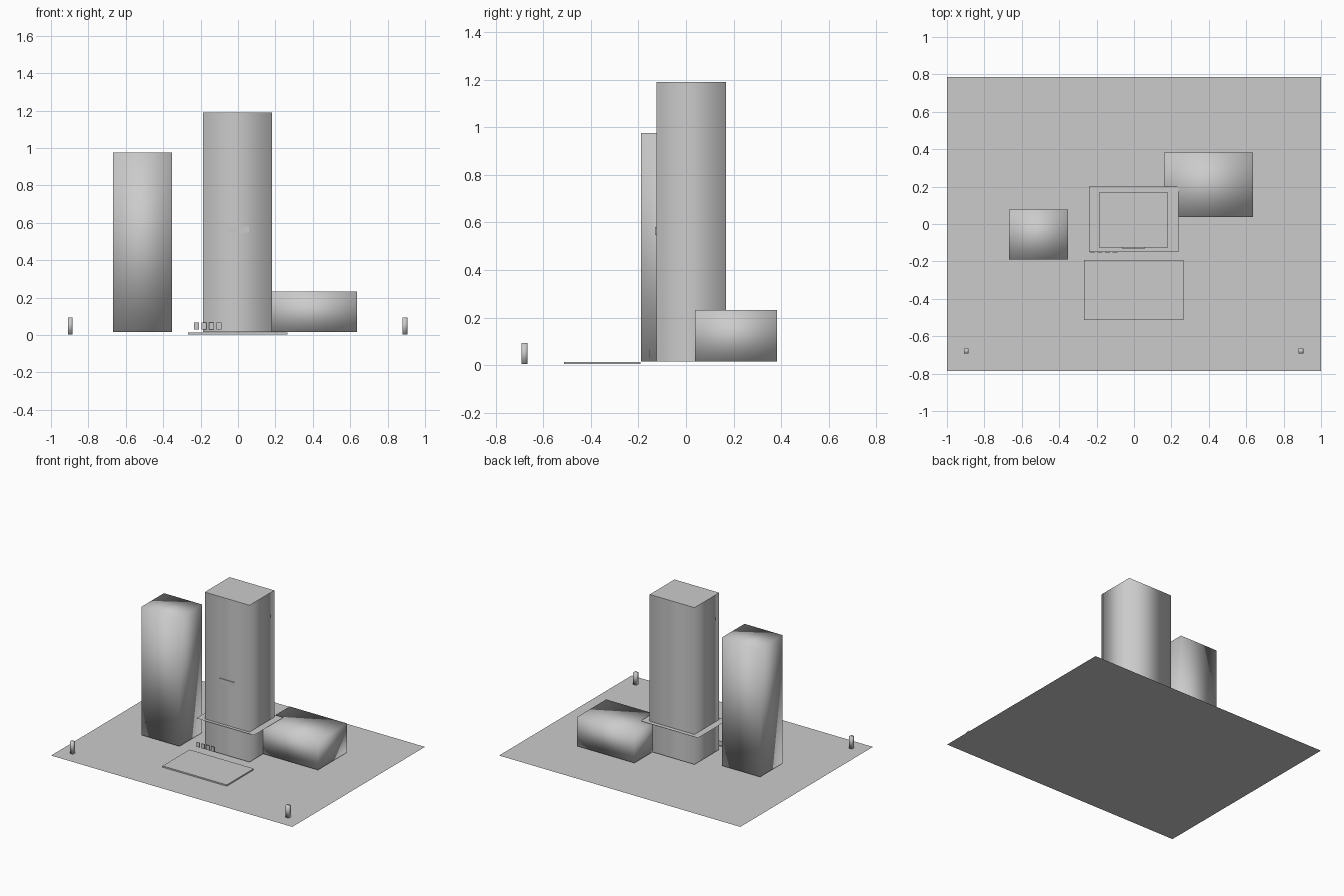
import bpy

if "Cube" in bpy.data.objects:
    bpy.data.objects.remove(bpy.data.objects["Cube"])

grey = bpy.data.materials.new("light grey")
grey.diffuse_color = (0.6, 0.6, 0.6, 1)
grey.use_nodes = True
grey.node_tree.nodes["Principled BSDF"].inputs["Base Color"].default_value = grey.diffuse_color


def make(name, verts, faces, smooth=False):
    me = bpy.data.meshes.new(name)
    me.from_pydata(verts, [], faces)
    me.materials.append(grey)
    for p in me.polygons:
        p.use_smooth = smooth
    ob = bpy.data.objects.new(name, me)
    bpy.context.collection.objects.link(ob)
    return ob


def box(name, x0, x1, y0, y1, z0, z1, smooth=False, caps=True):
    """Box with shared corners; caps=False leaves only the four walls."""
    v = [(x, y, z) for z in (z0, z1)
         for x, y in ((x0, y0), (x1, y0), (x1, y1), (x0, y1))]
    f = [(i, (i + 1) % 4, (i + 1) % 4 + 4, i + 4) for i in range(4)]
    if caps:
        f += [(3, 2, 1, 0), (4, 5, 6, 7)]
    return make(name, v, f, smooth)


def sheet(name, x0, x1, y0, y1, z):
    """Flat horizontal sheet facing up."""
    return make(name, [(x0, y0, z), (x1, y0, z), (x1, y1, z), (x0, y1, z)],
                [(0, 1, 2, 3)])


# Site
sheet("ground_sheet", -1, 1, -0.785, 0.785, 0)
box("plaza_slab", -0.267, 0.265, -0.512, -0.192, 0.004, 0.014)

# Central tower: softly shaded walls, flat roof, thin canopy around it
box("tower_walls", -0.188, 0.183, -0.125, 0.168, 0.015, 1.19, True, False)
sheet("tower_roof", -0.188, 0.183, -0.125, 0.168, 1.19)
sheet("tower_canopy", -0.24, 0.237, -0.15, 0.2, 0.24)
box("tower_sign_panel", -0.064, 0.06, -0.13, -0.125, 0.548, 0.58)

# Side buildings with shading blended across the corners
box("left_building", -0.668, -0.352, -0.19, 0.077, 0.015, 0.976, True)
box("right_building", 0.16, 0.636, 0.037, 0.383, 0.015, 0.232, True)

# Small upright panels by the entrance
for i in range(4):
    x = -0.236 + 0.04 * i
    box(f"entrance_panel_{i + 1}", x, x + 0.028, -0.156, -0.153, 0.03, 0.066)

# Gate posts at the front corners
for side, x in (("left", -0.897), ("right", 0.892)):
    box(f"{side}_gate_post", x - 0.013, x + 0.013, -0.692, -0.666, 0.004, 0.093, True)
